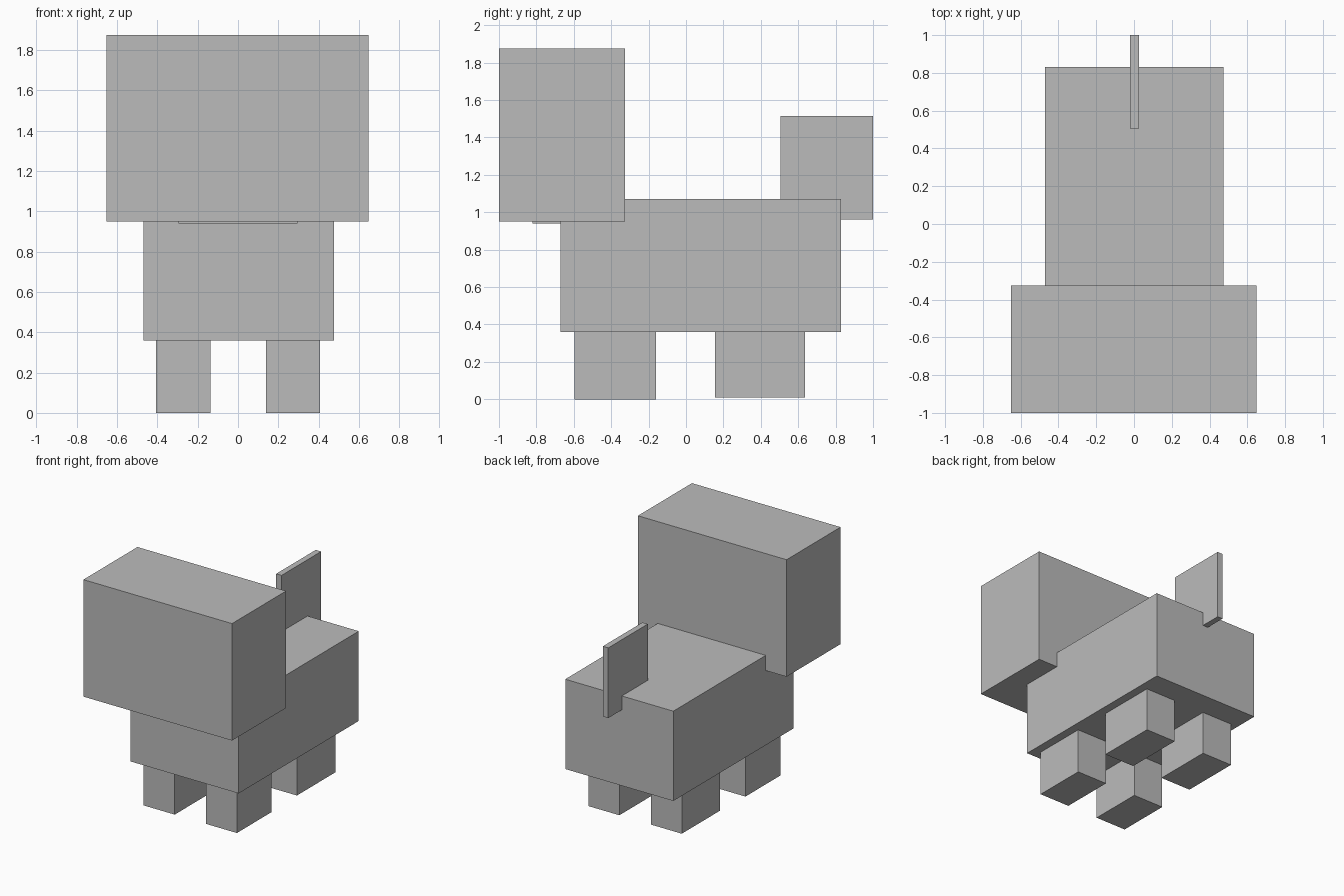
import bpy

if "Cube" in bpy.data.objects:
    bpy.data.objects.remove(bpy.data.objects["Cube"])

grey = bpy.data.materials.new("plain grey")
grey.diffuse_color = (0.5, 0.5, 0.5, 1)
grey.use_nodes = True
grey.node_tree.nodes["Principled BSDF"].inputs["Base Color"].default_value = grey.diffuse_color


def box(name, x, y, z):
    """Box spanning the (low, high) range on each axis."""
    bpy.ops.mesh.primitive_cube_add(size=1, location=[sum(r) / 2 for r in (x, y, z)])
    ob = bpy.context.object
    ob.name = name
    ob.scale = [r[1] - r[0] for r in (x, y, z)]
    bpy.ops.object.transform_apply(location=False, rotation=False, scale=True)
    ob.data.materials.append(grey)
    return ob


# Trunk, head and upright tail
box("body", (-0.47, 0.475), (-0.67, 0.83), (0.36, 1.07))
box("head", (-0.652, 0.648), (-1.0, -0.325), (0.95, 1.875))
box("neck", (-0.295, 0.295), (-0.82, -0.40), (0.94, 1.06))
box("tail", (-0.02, 0.027), (0.505, 1.0), (0.96, 1.515))

# Four legs, the back pair a little longer from front to back
for side, x in (("right", (-0.408, -0.137)), ("left", (0.138, 0.407))):
    box("front_leg_" + side, x, (-0.595, -0.16), (0.0, 0.38))
    box("back_leg_" + side, x, (0.155, 0.635), (0.01, 0.38))
